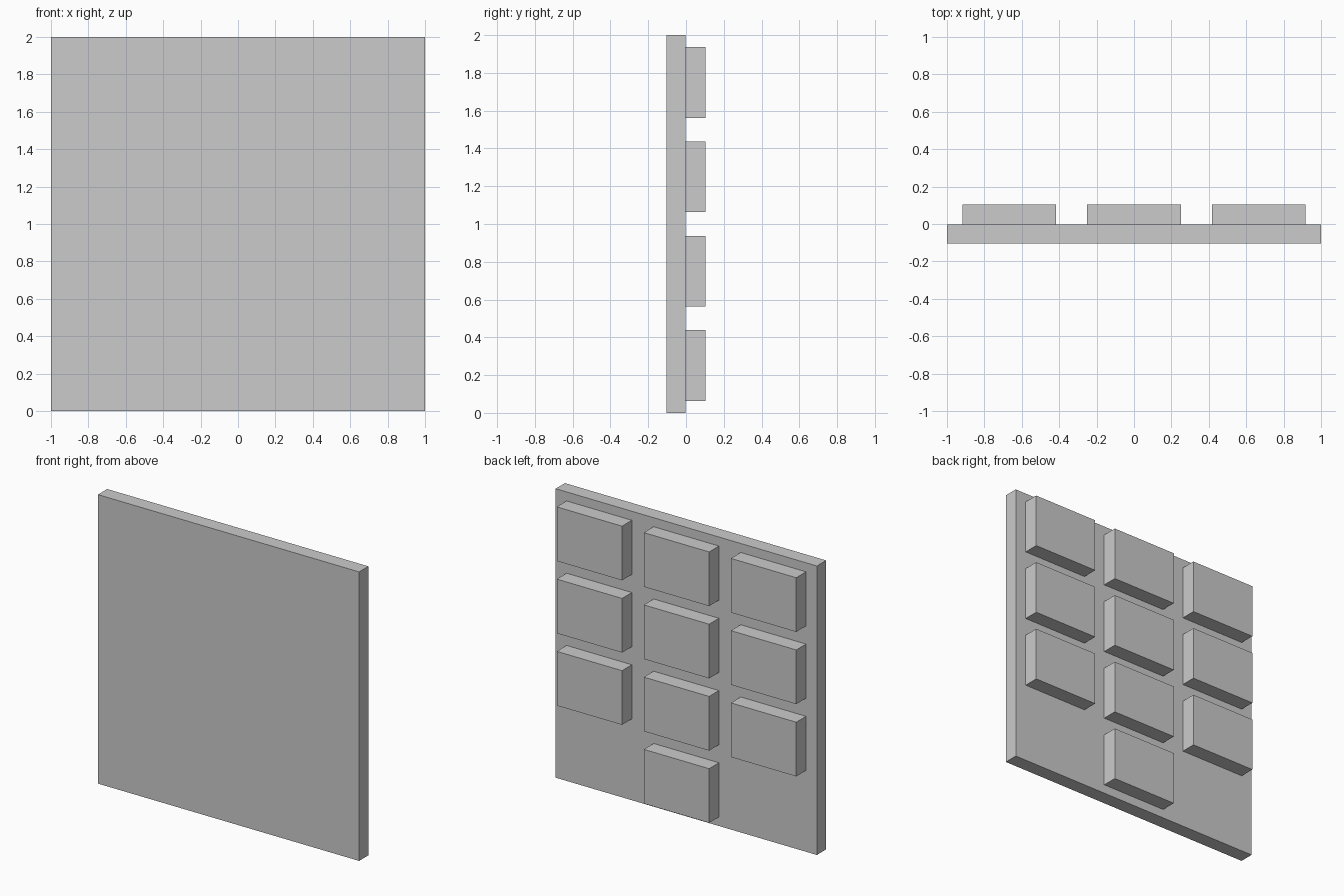
import bpy

if "Cube" in bpy.data.objects:
    bpy.data.objects.remove(bpy.data.objects["Cube"])


def box(name, x, y, z):
    """Axis-aligned box from (min, max) ranges."""
    bpy.ops.mesh.primitive_cube_add(size=1, location=[(a + b) / 2 for a, b in (x, y, z)])
    obj = bpy.context.object
    obj.name = name
    obj.scale = [b - a for a, b in (x, y, z)]
    bpy.ops.object.transform_apply(location=False, rotation=False, scale=True)
    return obj


# Square backing plate
box("plate", (-1, 1), (-0.104, -0.003), (0, 2))

# Keys on the back: three full rows, and one centred key at the bottom
KEY_W, KEY_H = 0.5, 0.375
for row in range(4):
    for col in (-1, 0, 1):
        if row == 0 and col != 0:
            continue
        cx, cz = col * 2 / 3, 0.25 + row * 0.5
        box(f"key_row{row + 1}_col{col + 2}",
            (cx - KEY_W / 2, cx + KEY_W / 2),
            (-0.004, 0.104),
            (cz - KEY_H / 2, cz + KEY_H / 2))
